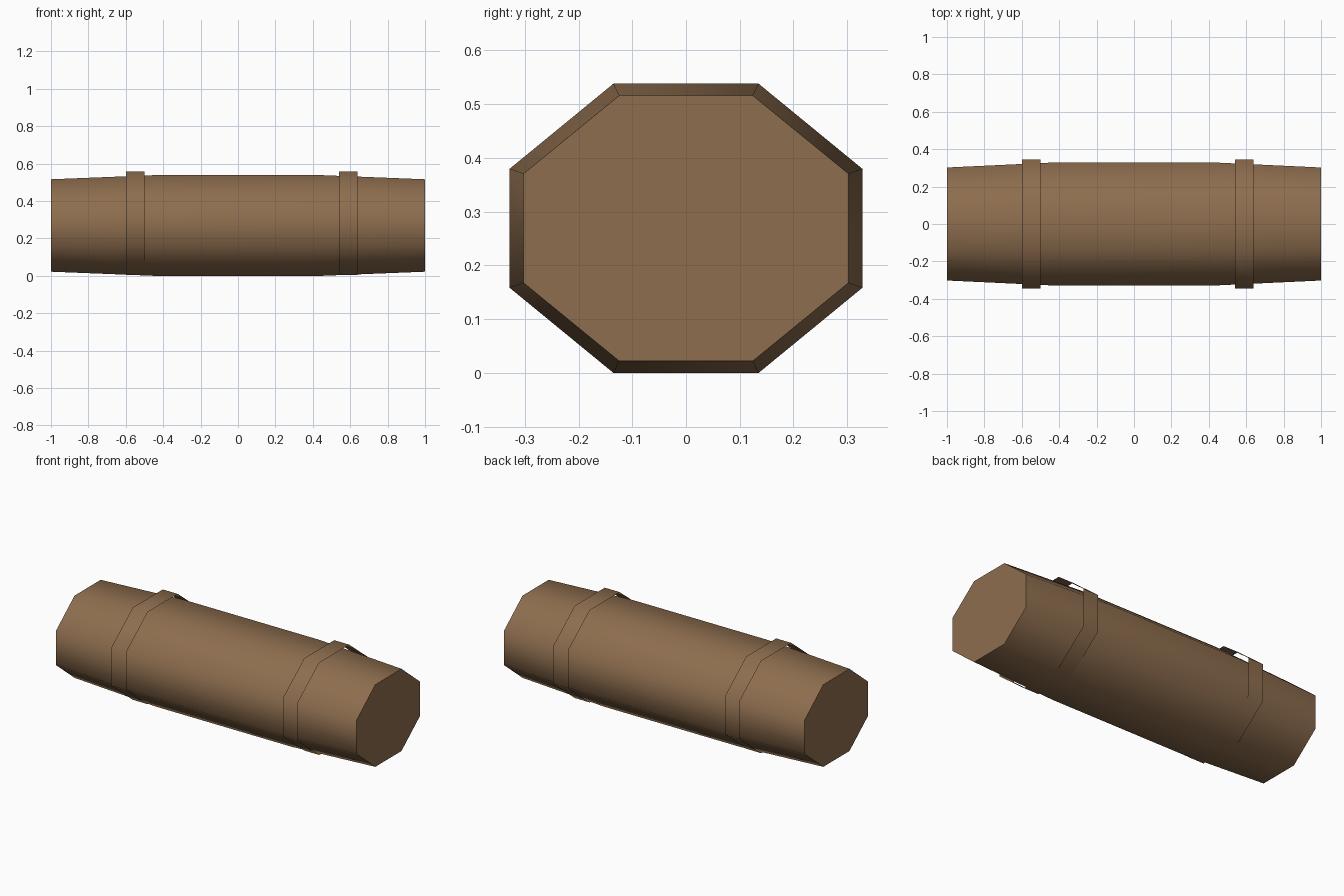
import bpy, bmesh

cube = bpy.data.objects.get("Cube")
if cube:
    bpy.data.objects.remove(cube)

wood = bpy.data.materials.new("brown_wood")
wood.use_nodes = True
colour = (0.27, 0.155, 0.077, 1)
wood.diffuse_color = colour
wood.node_tree.nodes["Principled BSDF"].inputs["Base Color"].default_value = colour


def octagon(x, half_y, half_z, centre_z):
    """Squashed octagon across the x axis, counter-clockwise seen from +x."""
    a, b = half_y * 0.412, half_z * 0.412
    points = [(half_y, -b), (half_y, b), (a, half_z), (-a, half_z),
              (-half_y, b), (-half_y, -b), (-a, -half_z), (a, -half_z)]
    return [(x, y, centre_z + z) for y, z in points]


def tube(name, rings, capped):
    bm = bmesh.new()
    loops = [[bm.verts.new(p) for p in ring] for ring in rings]
    for left, right in zip(loops, loops[1:]):
        for i in range(8):
            j = (i + 1) % 8
            face = bm.faces.new((left[i], right[i], right[j], left[j]))
            face.normal_update()
            if face.normal.dot(face.calc_center_median() - centre) < 0:
                face.normal_flip()
            face.smooth = True
    if capped:
        # Separate flat end discs keep the rims crisp
        for ring, side in ((rings[0], -1), (rings[-1], 1)):
            cap = bm.faces.new([bm.verts.new(p) for p in ring])
            cap.normal_update()
            if cap.normal.x * side < 0:
                cap.normal_flip()
    mesh = bpy.data.meshes.new(name)
    bm.to_mesh(mesh)
    bm.free()
    mesh.materials.append(wood)
    obj = bpy.data.objects.new(name, mesh)
    bpy.context.collection.objects.link(obj)
    return obj


from mathutils import Vector
mid_z = 0.269
centre = Vector((0, 0, mid_z))

# Log body, tapering toward both ends
profile = [(-1, 0.302, 0.247), (-0.45, 0.328, 0.269),
           (0.45, 0.328, 0.269), (1, 0.302, 0.247)]
tube("log_body", [octagon(x, y, z, mid_z) for x, y, z in profile], True)

# Thin open bands wrapped loosely round the log
for name, start in (("right_band", -0.6), ("left_band", 0.54)):
    tube(name, [octagon(x, 0.346, 0.277, 0.281) for x in (start, start + 0.1)], False)
